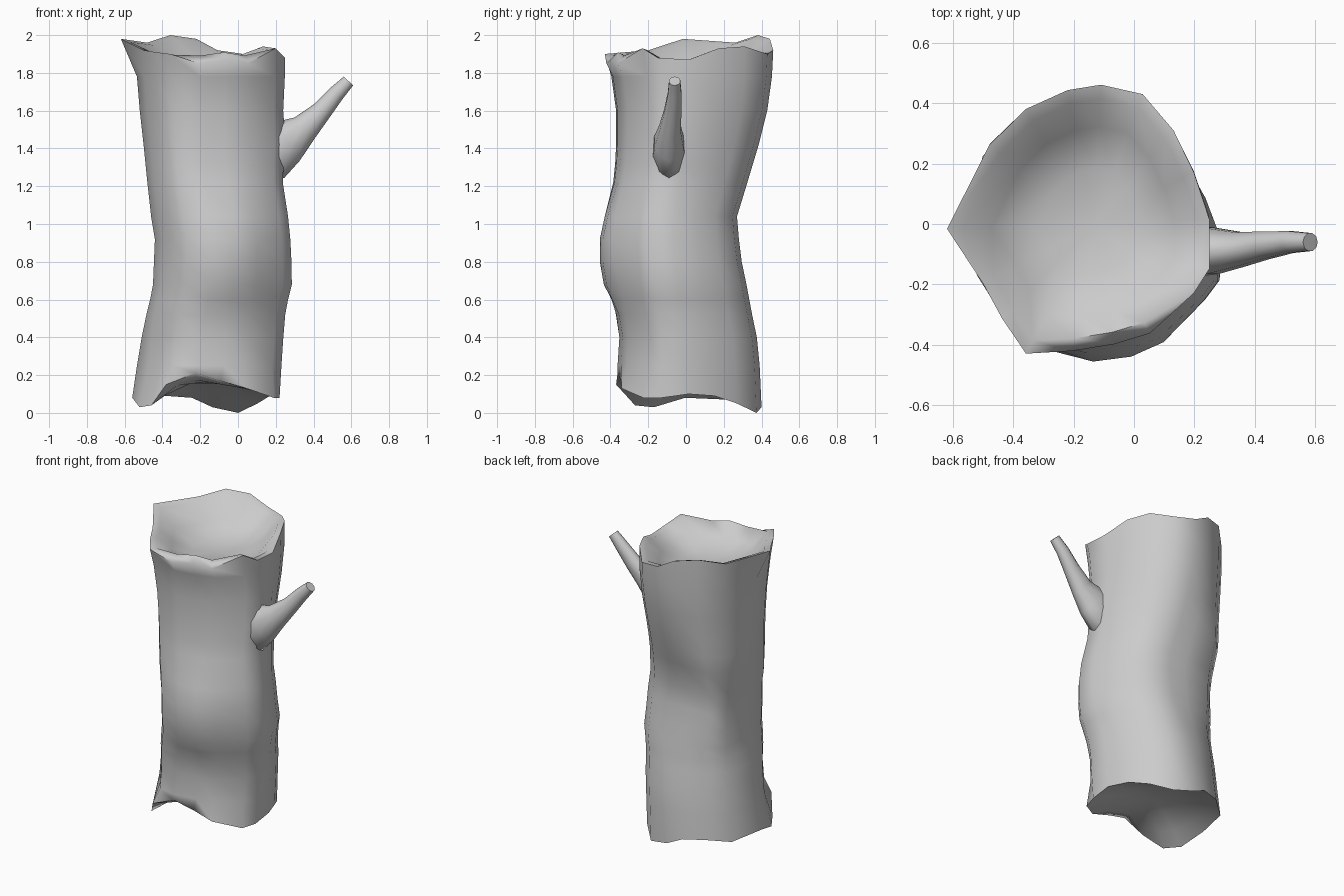
import bpy, bmesh, math
from mathutils import Vector

if "Cube" in bpy.data.objects:
    bpy.data.objects.remove(bpy.data.objects["Cube"])

# Trunk outline: u, v (fractions of the bounding box), top rim height, bottom rim height
SECTION = [
    (-1, -.05, 1.98, .08), (-.85, .55, 1.96, .07), (-.54, .82, 2.0, .09),
    (-.19, .96, 1.98, .08), (.09, 1, 1.92, .03), (.44, .93, 1.90, .0),
    (.7, .66, 1.94, .05), (.87, .35, 1.93, .09), (1, 0, 1.87, .10),
    (1, -.37, 1.88, .08), (.87, -.55, 1.93, .08), (.5, -.85, 1.89, .13),
    (.2, -.93, 1.91, .17), (-.15, -.98, 1.89, .21), (-.54, -1, 1.90, .15),
    (-.74, -.74, 1.91, .04), (-.9, -.48, 1.92, .03)]
# Trunk levels: z, left, right, front, back
LEVELS = [
    (.25, -.535, .23, -.37, .39), (.4, -.51, .24, -.36, .375),
    (.52, -.485, .25, -.375, .35), (.6, -.465, .265, -.39, .335),
    (.68, -.45, .285, -.40, .32), (.8, -.445, .283, -.41, .295),
    (.92, -.44, .277, -.41, .28), (1.04, -.46, .265, -.40, .27),
    (1.22, -.48, .235, -.385, .325), (1.32, -.49, .227, -.375, .355),
    (1.42, -.50, .225, -.37, .385), (1.6, -.52, .235, -.37, .43),
    (1.78, -.535, .248, -.395, .455)]
TOP = (-.54, .25, -.43, .462)
BOTTOM = (-.56, .22, -.37, .40)


def place(u, v, z, box):
    l, r, f, b = box
    return Vector(((l + r) / 2 + u * (r - l) / 2, (f + b) / 2 + v * (b - f) / 2, z))


def loft(name, rings, sharp):
    """Skin a list of closed rings and close both ends with a centre fan."""
    bm = bmesh.new()
    loops = [[bm.verts.new(p) for p in ring] for ring in rings]
    n = len(rings[0])
    for a, b in zip(loops, loops[1:]):
        for i in range(n):
            j = (i + 1) % n
            bm.faces.new((a[i], a[j], b[j], b[i]))
    for loop in (loops[0], loops[-1]):
        mid = bm.verts.new(sum((v.co for v in loop), Vector()) / n)
        for i in range(n):
            bm.faces.new((loop[i], loop[(i + 1) % n], mid))
    bmesh.ops.recalc_face_normals(bm, faces=bm.faces)
    me = bpy.data.meshes.new(name)
    bm.to_mesh(me)
    bm.free()
    ob = bpy.data.objects.new(name, me)
    bpy.context.collection.objects.link(ob)
    bpy.ops.object.select_all(action='DESELECT')
    ob.select_set(True)
    bpy.context.view_layer.objects.active = ob
    bpy.ops.object.shade_smooth_by_angle(angle=math.radians(sharp))
    return ob


def inset(ring, factor, z, flat):
    """Shrink a rim toward its middle and flatten it to a cap height."""
    c = sum(ring, Vector()) / len(ring)
    out = []
    for p in ring:
        q = c.lerp(p, factor)
        q.z = p.z + (z - p.z) * flat
        out.append(q)
    return out


# Trunk: waist squared off at the back left, knot on the front, swelling at the branch
bottom_rim = [place(u, v, zb, BOTTOM) for u, v, zt, zb in SECTION]
for i in (10, 11):
    bottom_rim[i] += Vector((.02, -.03, 0))
top_rim = [place(u, v, zt, TOP) for u, v, zt, zb in SECTION]
top_rim[0] += Vector((-.08, -.01, 0))
body = []
for z, *box in LEVELS:
    ring = []
    waist = math.exp(-((z - 1.0) / .4) ** 2)
    foot = math.exp(-((z - .25) / .2) ** 2)
    wide = min(max(.1 + .4 * (z - .6), .1), .19)
    for u, v, zt, zb in SECTION:
        if u < -.1 and v > .1:
            size = max(-u, v)
            u, v = u + (u / size - u) * .5 * waist, v + (v / size - v) * .5 * waist
            corner = min(-u, v) * waist
            u, v = max(u - .3 * corner, -1), min(v + .3 * corner, 1)
        if u < -.2 and v < -.2:
            pinch = 1 - .13 * foot * min(-u, -v)
            u, v = u * pinch, v * pinch
        p = place(u, v, z, box)
        if v < 0:
            p.y -= .055 * math.exp(-((p.x + .06) / wide) ** 4 - ((z - .84) / .26) ** 4)
        if u > .5:
            p.x += .03 * math.exp(-((p.y + .1) / .12) ** 2 - ((z - 1.42) / .13) ** 2)
        ring.append(p)
    body.append(ring)
caps_low = [inset(bottom_rim, .4, .16, .95), inset(bottom_rim, .75, .14, .55)]
# Rounded lip: the front edge rolls over to a crest set slightly inward
crest = inset(top_rim, .9, 1.87, .15)
caps_high = [crest, inset(top_rim, .7, 1.81, .8), inset(top_rim, .4, 1.775, 1)]
for i in (11, 12, 13):
    top_rim[i].z -= .04
    crest[i].z += .005
loft("log_trunk", caps_low + [bottom_rim] + body + [top_rim] + caps_high, 75)

# Branch stub: x, y, z, radius in the vertical plane, radius across
PATH = [(.10, -.09, 1.38, .15, .07), (.19, -.09, 1.40, .165, .09),
        (.26, -.09, 1.437, .122, .08), (.35, -.085, 1.505, .078, .06),
        (.44, -.07, 1.595, .055, .048), (.52, -.06, 1.69, .044, .038),
        (.585, -.06, 1.757, .034, .031)]
rings = []
for i, (x, y, z, rv, rw) in enumerate(PATH):
    a, b = PATH[max(i - 1, 0)], PATH[min(i + 1, len(PATH) - 1)]
    d = Vector((b[0] - a[0], 0, b[2] - a[2])).normalized()
    up = Vector((-d.z, 0, d.x))
    rings.append([Vector((x, y, z)) + up * rv * math.cos(t) + Vector((0, rw * math.sin(t), 0))
                  for t in (math.tau * k / 10 for k in range(10))])
loft("branch_stub", rings, 60)
